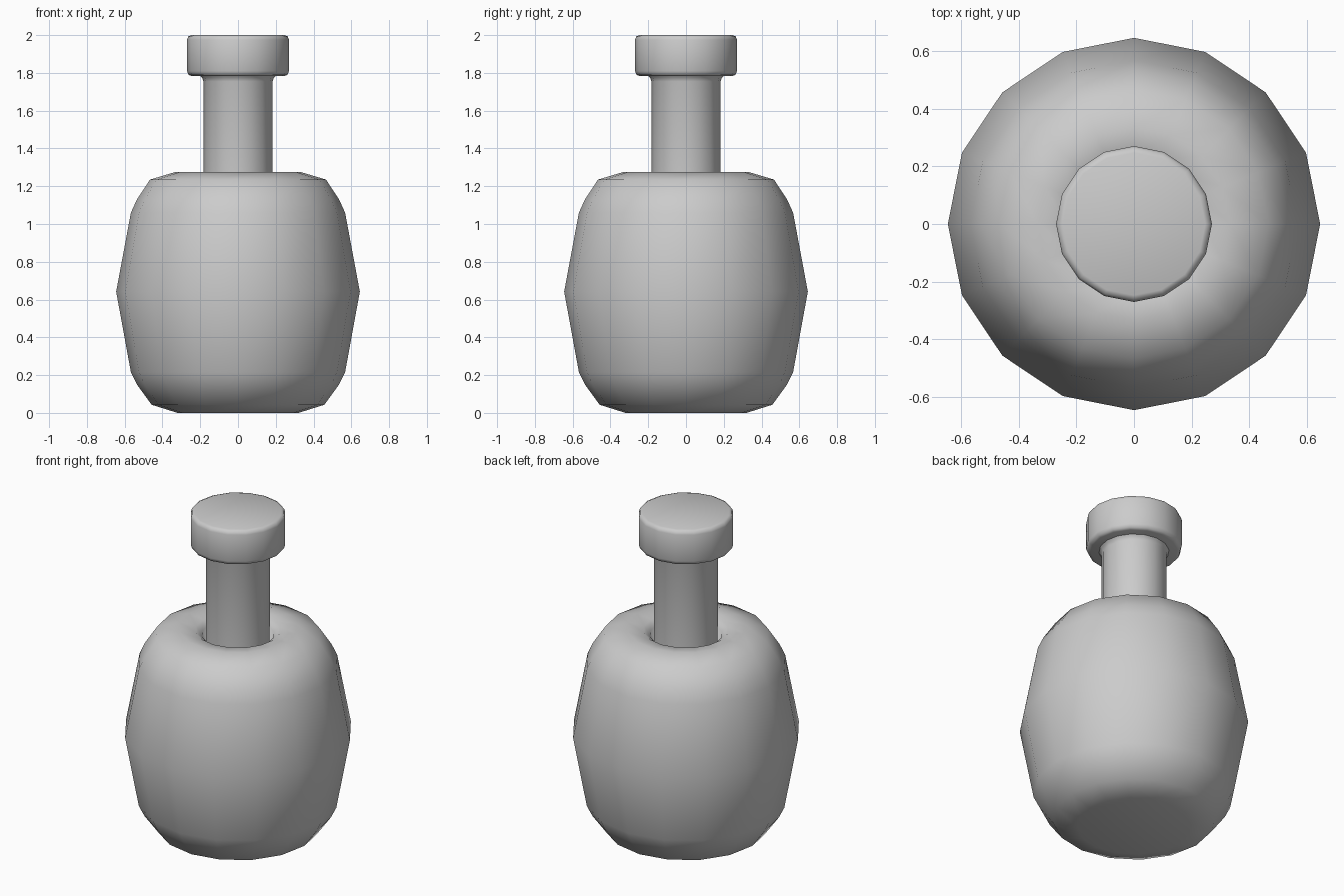
import bpy, bmesh
from math import cos, sin, tau, radians

if "Cube" in bpy.data.objects:
    bpy.data.objects.remove(bpy.data.objects["Cube"])

SIDES = 16


def lathe(name, profile, angle=180):
    """Revolve (radius, z) points around z; radius 0 closes to a pole."""
    bm = bmesh.new()
    rings = []
    for r, z in profile:
        n = 1 if r == 0 else SIDES
        rings.append([bm.verts.new((r * cos(tau * i / SIDES), r * sin(tau * i / SIDES), z))
                      for i in range(n)])
    for a, b in zip(rings, rings[1:]):
        for i in range(SIDES):
            j = (i + 1) % SIDES
            if len(a) == 1:
                bm.faces.new((a[0], b[j], b[i]))
            elif len(b) == 1:
                bm.faces.new((a[i], a[j], b[0]))
            else:
                bm.faces.new((a[i], a[j], b[j], b[i]))
    bmesh.ops.recalc_face_normals(bm, faces=bm.faces)
    mesh = bpy.data.meshes.new(name)
    bm.to_mesh(mesh)
    bm.free()
    obj = bpy.data.objects.new(name, mesh)
    bpy.context.collection.objects.link(obj)
    bpy.ops.object.select_all(action='DESELECT')
    bpy.context.view_layer.objects.active = obj
    obj.select_set(True)
    bpy.ops.object.shade_smooth_by_angle(angle=radians(angle))
    return obj


# Rounded body with a shallow dip in the shoulder where the neck enters
lathe("bottle_body", [
    (0, 0.005), (0.32, 0.0), (0.457, 0.043), (0.535, 0.15), (0.567, 0.215),
    (0.645, 0.642),
    (0.567, 1.06), (0.535, 1.13), (0.466, 1.235), (0.333, 1.275),
    (0.24, 1.262), (0.205, 1.235), (0.18, 1.17), (0, 1.17)])

# Neck with a small flare under the stopper
lathe("bottle_neck", [
    (0, 1.15), (0.183, 1.15), (0.183, 1.755), (0.19, 1.775), (0.205, 1.79), (0, 1.79)], 40)

# Stopper with softened edges
lathe("stopper", [
    (0, 1.783), (0.245, 1.783), (0.262, 1.79), (0.27, 1.81),
    (0.27, 1.975), (0.263, 1.993), (0.247, 2.0), (0, 2.0)], 50)
